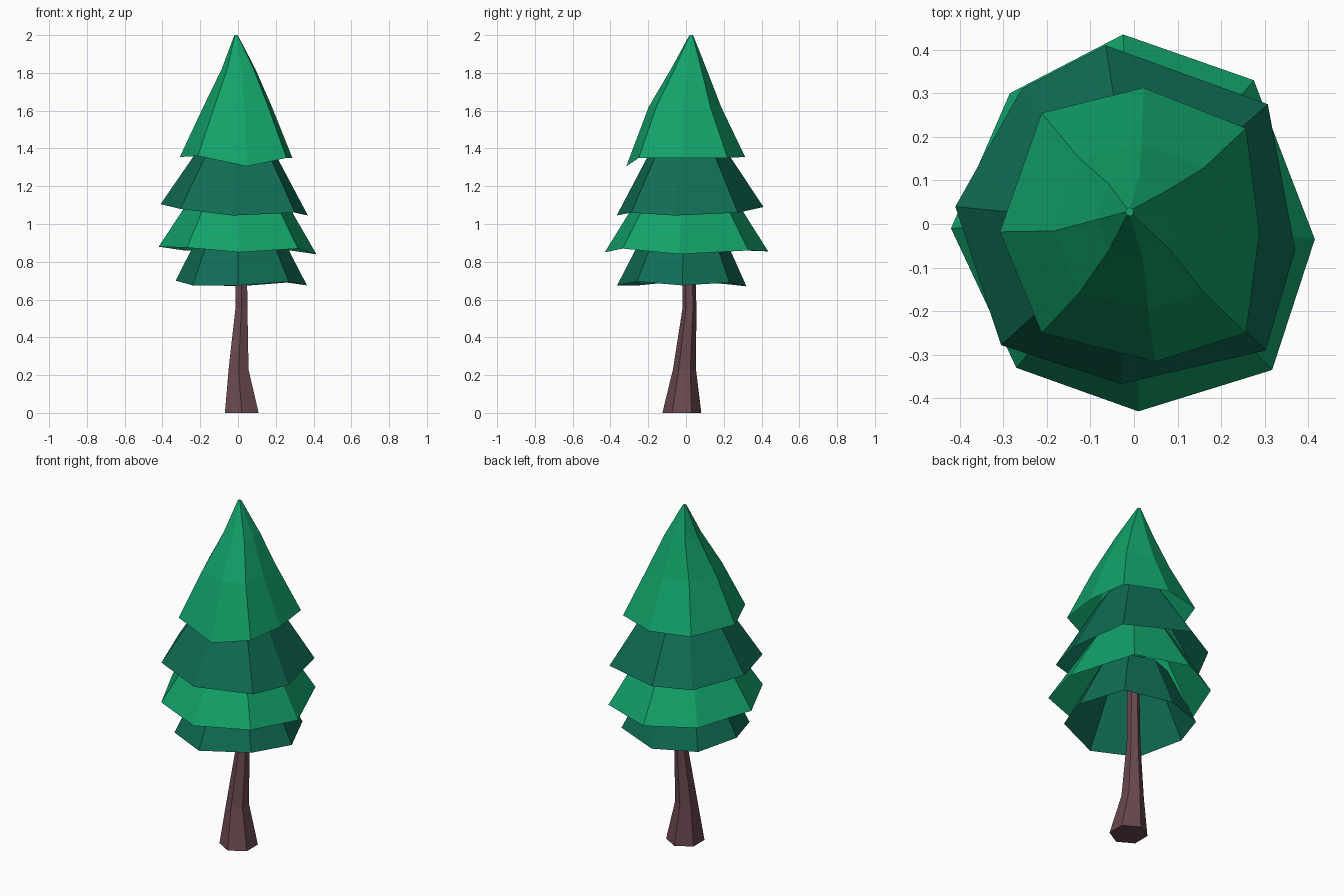
import bpy
from math import cos, sin, pi


def material(name, rgb):
    m = bpy.data.materials.new(name)
    m.diffuse_color = (*rgb, 1)
    return m


def loft(name, rings, mat, cap_bottom=False, cap_top=False):
    """Skin a stack of equal-sized rings, bottom to top, with flat quads."""
    n = len(rings[0])
    verts = [p for r in rings for p in r]
    faces = [(k * n + i, k * n + (i + 1) % n, (k + 1) * n + (i + 1) % n, (k + 1) * n + i)
             for k in range(len(rings) - 1) for i in range(n)]
    if cap_bottom:
        faces.append(tuple(reversed(range(n))))
    if cap_top:
        faces.append(tuple(range(len(verts) - n, len(verts))))
    me = bpy.data.meshes.new(name)
    me.from_pydata(verts, [], faces)
    me.materials.append(mat)
    ob = bpy.data.objects.new(name, me)
    bpy.context.collection.objects.link(ob)
    return ob


def shrink(rim, scale, z, cx=0.0, cy=0.0):
    """Copy of a rim scaled in plan, recentred and flattened at height z."""
    return [(cx + x * scale, cy + y * scale, z) for x, y, _ in rim]


light = material("light_green", (0.006, 0.36, 0.14))
dark = material("dark_green", (0.005, 0.15, 0.09))
bark = material("bark", (0.14, 0.065, 0.078))

# Trunk: bent, tapering hexagonal post (x, y, z, radius)
path = [(0.02, -0.022, 0, 0.103), (0.003, -0.008, 0.23, 0.061),
        (0.018, 0.018, 0.55, 0.037), (0.018, 0.016, 0.95, 0.032)]
loft("trunk", [[(x + r * cos(pi / 6 + i * pi / 3), y + r * sin(pi / 6 + i * pi / 3), z)
                for i in range(6)] for x, y, z, r in path], bark, True, True)

# Foliage skirts: irregular eight-sided rims, open underneath
rim = [(0.365, -0.02, 0.675), (0.26, 0.23, 0.69), (0.0, 0.32, 0.67), (-0.24, 0.23, 0.68),
       (-0.33, 0.0, 0.70), (-0.24, -0.25, 0.675), (0.0, -0.365, 0.675), (0.27, -0.26, 0.695)]
loft("bottom_skirt", [rim, shrink(rim, 0.54, 1.0)], dark)

rim = [(0.415, -0.035, 0.84), (0.275, 0.33, 0.86), (-0.025, 0.435, 0.855), (-0.285, 0.30, 0.86),
       (-0.42, -0.01, 0.88), (-0.27, -0.33, 0.875), (0.01, -0.43, 0.85), (0.317, -0.335, 0.87)]
loft("lower_skirt", [rim, shrink(rim, 0.5, 1.2)], light)

rim = [(0.37, -0.06, 1.045), (0.307, 0.275, 1.06), (-0.065, 0.41, 1.09), (-0.258, 0.31, 1.08),
       (-0.41, 0.04, 1.105), (-0.305, -0.278, 1.08), (-0.03, -0.367, 1.045), (0.302, -0.29, 1.06)]
loft("upper_skirt", [rim, shrink(rim, 0.42, 1.45)], dark)

# Crown: slightly bulging cone with a tiny tip
rim = [(0.288, -0.02, 1.35), (0.257, 0.22, 1.35), (0.022, 0.313, 1.355), (-0.212, 0.255, 1.36),
       (-0.308, -0.018, 1.355), (-0.212, -0.25, 1.36), (0.048, -0.316, 1.305), (0.257, -0.25, 1.35)]
loft("crown", [rim, shrink(rim, 0.61, 1.62, 0.004, -0.005),
               shrink(rim, 0.3, 1.82, 0.006, 0.015),
               shrink(rim, 0.03, 2.0, -0.01, 0.028)], light, cap_top=True)
